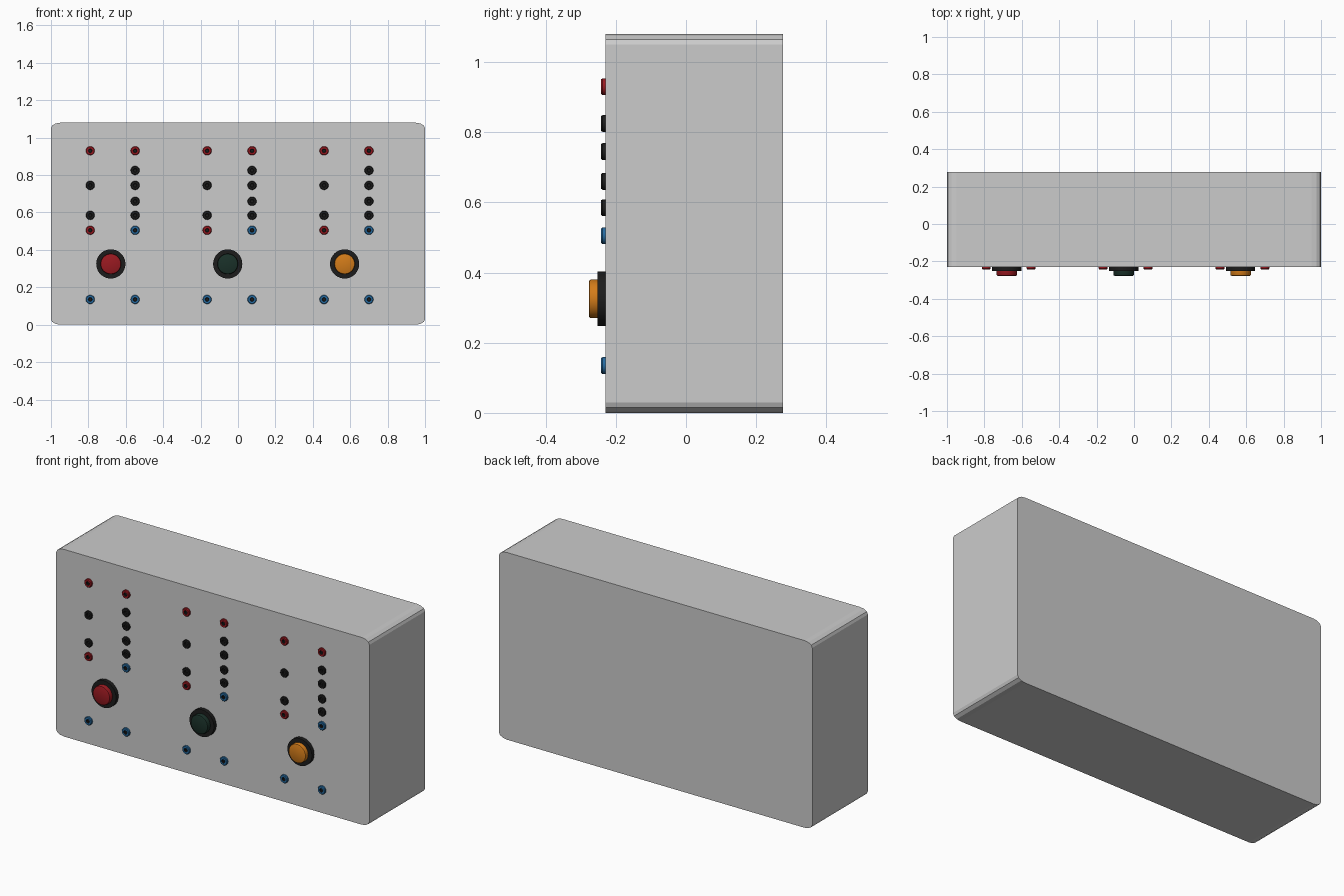
import bpy, bmesh, math

if "Cube" in bpy.data.objects:
    bpy.data.objects.remove(bpy.data.objects["Cube"])

FRONT, BACK, HEIGHT = -0.23, 0.277, 1.08


def material(name, rgb):
    m = bpy.data.materials.new(name)
    m.diffuse_color = (*rgb, 1)
    m.use_nodes = True
    m.node_tree.nodes["Principled BSDF"].inputs["Base Color"].default_value = m.diffuse_color
    return m


BLACK = material("black", (0.012, 0.012, 0.012))
RED = material("red", (0.33, 0.01, 0.015))
BLUE = material("blue", (0.02, 0.15, 0.36))
CAP_RED = material("cap_red", (0.32, 0.01, 0.015))
CAP_GREEN = material("cap_green", (0.01, 0.03, 0.022))
CAP_ORANGE = material("cap_orange", (0.65, 0.2, 0.01))


def finish(bm, name, mats=(), smooth=False):
    bmesh.ops.recalc_face_normals(bm, faces=bm.faces)
    me = bpy.data.meshes.new(name)
    bm.to_mesh(me)
    bm.free()
    ob = bpy.data.objects.new(name, me)
    bpy.context.collection.objects.link(ob)
    for m in mats:
        me.materials.append(m)
    if smooth:
        bpy.ops.object.select_all(action='DESELECT')
        ob.select_set(True)
        bpy.context.view_layer.objects.active = ob
        bpy.ops.object.shade_smooth_by_angle(angle=math.radians(35))
    return ob


def lathe(name, profile, x, z, sides, mats, dark_from=None):
    """Turn (radius, height above panel) points about the front-facing axis."""
    bm = bmesh.new()
    rings = []
    for r, h in profile:
        ring = []
        for i in range(sides):
            a = 2 * math.pi * i / sides
            ring.append(bm.verts.new((x + r * math.cos(a), FRONT - h, z + r * math.sin(a))))
        rings.append(ring)
    for k in range(len(rings) - 1):
        for i in range(sides):
            j = (i + 1) % sides
            f = bm.faces.new((rings[k][i], rings[k][j], rings[k + 1][j], rings[k + 1][i]))
            if dark_from is not None and k >= dark_from:
                f.material_index = 1
    bm.faces.new(rings[0])
    end = bm.faces.new(rings[-1])
    if dark_from is not None:
        end.material_index = 1
    return finish(bm, name, mats, True)


# Case: rounded rectangle extruded front to back
bm = bmesh.new()
rx, rz = 0.05, 0.03
outline = []
for sx, sz, start in ((1, 1, 0), (-1, 1, 90), (-1, -1, 180), (1, -1, 270)):
    for k in range(4):
        a = math.radians(start + 30 * k)
        outline.append((sx * (1 - rx) + rx * math.cos(a),
                        HEIGHT / 2 + sz * (HEIGHT / 2 - rz) + rz * math.sin(a)))
face = bm.faces.new([bm.verts.new((x, FRONT, z)) for x, z in outline])
ext = bmesh.ops.extrude_face_region(bm, geom=[face], use_keep_orig=True)
verts = [v for v in ext["geom"] if isinstance(v, bmesh.types.BMVert)]
bmesh.ops.translate(bm, verts=verts, vec=(0, BACK - FRONT, 0))
finish(bm, "case")

# Sockets and knob of one channel, repeated three times
LEFT = [(0.93, RED), (0.745, BLACK), (0.585, BLACK), (0.505, RED), (0.135, BLUE)]
RIGHT = [(0.93, RED), (0.825, BLACK), (0.745, BLACK), (0.66, BLACK),
         (0.585, BLACK), (0.505, BLUE), (0.135, BLUE)]
SOCKET = [(0.024, -0.002), (0.024, 0.008), (0.021, 0.012), (0.011, 0.012),
          (0.008, 0.009), (0.008, 0.002)]
KNOB_BASE = [(0.078, -0.002), (0.078, 0.022)]
KNOB_CAP = [(0.055, 0.02), (0.055, 0.041), (0.053, 0.045), (0.049, 0.047)]

for n, cap in enumerate((CAP_RED, CAP_GREEN, CAP_ORANGE)):
    dx = 0.625 * n
    for side, x, column in (("left", -0.79, LEFT), ("right", -0.55, RIGHT)):
        for i, (z, mat) in enumerate(column):
            lathe(f"socket_{n + 1}_{side}_{i + 1}", SOCKET, x + dx, z, 20, (mat, BLACK), 3)
    lathe(f"knob_base_{n + 1}", KNOB_BASE, -0.68 + dx, 0.325, 40, (BLACK,))
    lathe(f"knob_cap_{n + 1}", KNOB_CAP, -0.68 + dx, 0.325, 40, (cap,))
